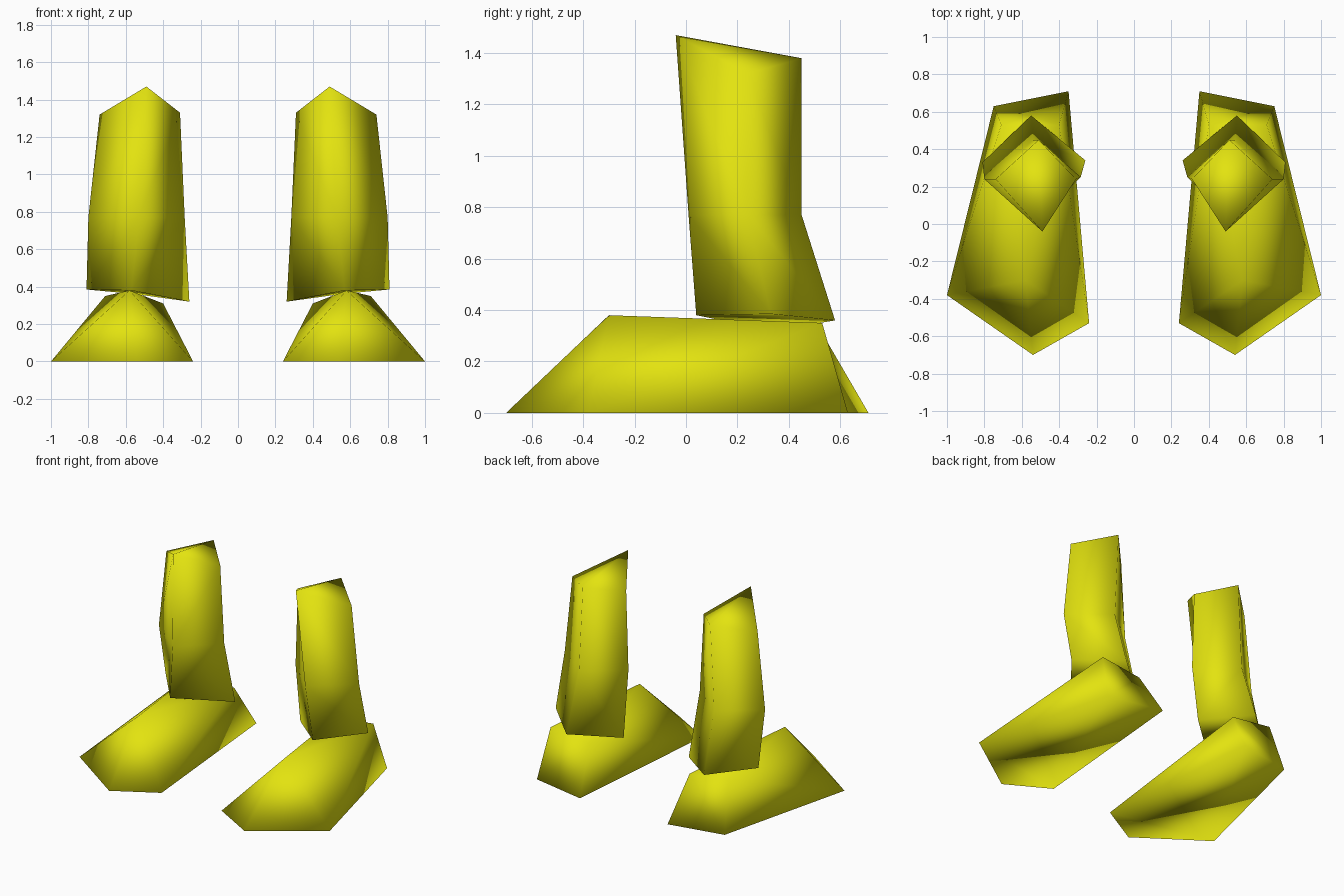
import bpy, bmesh

if "Cube" in bpy.data.objects:
    bpy.data.objects.remove(bpy.data.objects["Cube"])

yellow = bpy.data.materials.new("yellow")
yellow.diffuse_color = (0.77, 0.77, 0.005, 1)
yellow.use_nodes = True
yellow.node_tree.nodes["Principled BSDF"].inputs["Base Color"].default_value = yellow.diffuse_color


def solid(name, verts, faces, side):
    """Smooth closed solid; side = 1 or -1 mirrors it across x."""
    bm = bmesh.new()
    vs = [bm.verts.new((x * side, y, z)) for x, y, z in verts]
    for f in faces:
        bm.faces.new([vs[i] for i in f]).smooth = True
    bmesh.ops.recalc_face_normals(bm, faces=bm.faces[:])
    mesh = bpy.data.meshes.new(name)
    bm.to_mesh(mesh)
    bm.free()
    mesh.materials.append(yellow)
    obj = bpy.data.objects.new(name, mesh)
    bpy.context.collection.objects.link(obj)


# Leg: three four-cornered rings (front, outer, back, inner), top to bottom
leg_rings = [
    [(0.49, -0.04, 1.47), (0.74, 0.24, 1.32), (0.51, 0.45, 1.38), (0.31, 0.24, 1.33)],
    [(0.53, 0.01, 0.77), (0.80, 0.24, 0.77), (0.54, 0.45, 0.77), (0.285, 0.25, 0.77)],
    [(0.57, 0.04, 0.38), (0.81, 0.33, 0.385), (0.55, 0.58, 0.36), (0.26, 0.34, 0.32)],
]
leg_verts = [p for ring in leg_rings for p in ring]
leg_faces = [(4 * r + i, 4 * r + (i + 1) % 4, 4 * r + 4 + (i + 1) % 4, 4 * r + 4 + i)
             for r in range(2) for i in range(4)]
# Ridged top and bottom caps
leg_faces += [(0, 1, 2), (0, 2, 3), (8, 9, 10), (8, 10, 11)]

# Shoe: five-cornered sole and three upper points
shoe_verts = [
    (0.54, -0.70, 0), (1.0, -0.38, 0), (0.75, 0.63, 0),      # toe, outer, outer heel
    (0.35, 0.71, 0), (0.24, -0.53, 0),                       # inner heel, inner
    (0.58, -0.30, 0.38), (0.71, 0.53, 0.35), (0.40, 0.53, 0.31),  # instep, heel tops
]
shoe_faces = [(0, 1, 2, 3, 4), (0, 1, 5), (4, 0, 5), (1, 6, 5), (1, 2, 6),
              (2, 3, 7, 6), (3, 4, 7), (4, 5, 7), (5, 6, 7)]

for label, side in (("right", 1), ("left", -1)):
    solid(label + "_leg", leg_verts, leg_faces, side)
    solid(label + "_shoe", shoe_verts, shoe_faces, side)
